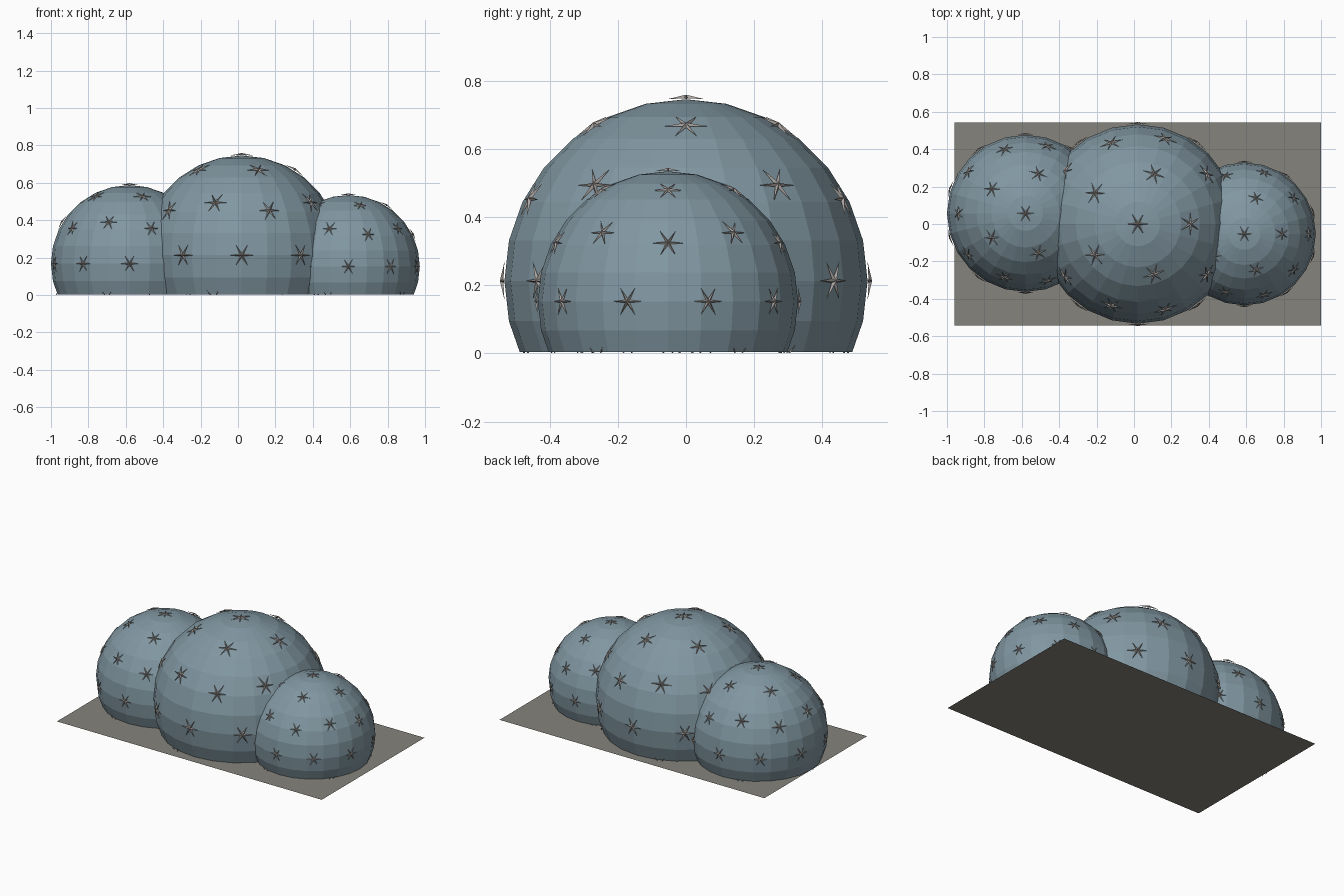
import bpy
import bmesh
import math
from mathutils import Vector

cube = bpy.data.objects.get("Cube")
if cube:
    bpy.data.objects.remove(cube, do_unlink=True)


def material(name, color):
    mat = bpy.data.materials.new(name)
    mat.use_nodes = True
    mat.diffuse_color = (*color, 1)
    mat.node_tree.nodes["Principled BSDF"].inputs["Base Color"].default_value = (*color, 1)
    return mat


SKIN = material("blue grey skin", (0.22, 0.31, 0.36))
SPINE = material("pale grey spine", (0.40, 0.37, 0.35))
SOIL = material("grey brown soil", (0.24, 0.23, 0.20))


def finish(name, bm, mat):
    mesh = bpy.data.meshes.new(name)
    bm.to_mesh(mesh)
    bm.free()
    mesh.materials.append(mat)
    obj = bpy.data.objects.new(name, mesh)
    bpy.context.collection.objects.link(obj)
    return obj


def cut_below(bm, height):
    bmesh.ops.bisect_plane(bm, geom=bm.verts[:] + bm.edges[:] + bm.faces[:],
                           plane_co=(0, 0, height), plane_no=(0, 0, 1), clear_inner=True)


def add_star(bm, center, normal, radius):
    """Raised six-armed star lying on the dome surface."""
    side = Vector((0, 0, 1)).cross(normal)
    side = side.normalized() if side.length > 0.01 else Vector((1, 0, 0))
    up = normal.cross(side)
    peak = bm.verts.new(center + normal * radius * 1.025)
    rim = []
    for i in range(12):
        angle = i * math.pi / 6
        reach = radius * (0.12 if i % 2 == 0 else 0.022)
        lift = radius * (1.0 if i % 2 == 0 else 1.005)
        offset = side * math.cos(angle) + up * math.sin(angle)
        rim.append(bm.verts.new(center + normal * lift + offset * reach))
    for i in range(12):
        bm.faces.new((peak, rim[i], rim[(i + 1) % 12]))


def add_dome(name, x, y, radius):
    center = Vector((x, y, radius * 0.4))
    # Faceted body, cut flat at the ground
    bm = bmesh.new()
    bmesh.ops.create_uvsphere(bm, u_segments=24, v_segments=14, radius=radius)
    bmesh.ops.translate(bm, verts=bm.verts, vec=center)
    cut_below(bm, 0.004)
    finish(name + "_body", bm, SKIN)
    # One spine cluster at each point of an even lattice
    lattice = bmesh.new()
    bmesh.ops.create_icosphere(lattice, subdivisions=2, radius=1)
    bm = bmesh.new()
    for vert in lattice.verts:
        add_star(bm, center, vert.co.normalized(), radius)
    lattice.free()
    cut_below(bm, 0.001)
    finish(name + "_spines", bm, SPINE)


add_dome("middle_dome", 0.02, 0, 0.533)
add_dome("right_dome", -0.58, 0.057, 0.42)
add_dome("left_dome", 0.59, -0.053, 0.382)

# Flat ground sheet
bm = bmesh.new()
bmesh.ops.create_grid(bm, x_segments=1, y_segments=1, size=1)
bmesh.ops.scale(bm, vec=(0.98, 0.543, 1), verts=bm.verts)
bmesh.ops.translate(bm, vec=(0.02, 0, 0), verts=bm.verts)
finish("ground_sheet", bm, SOIL)
